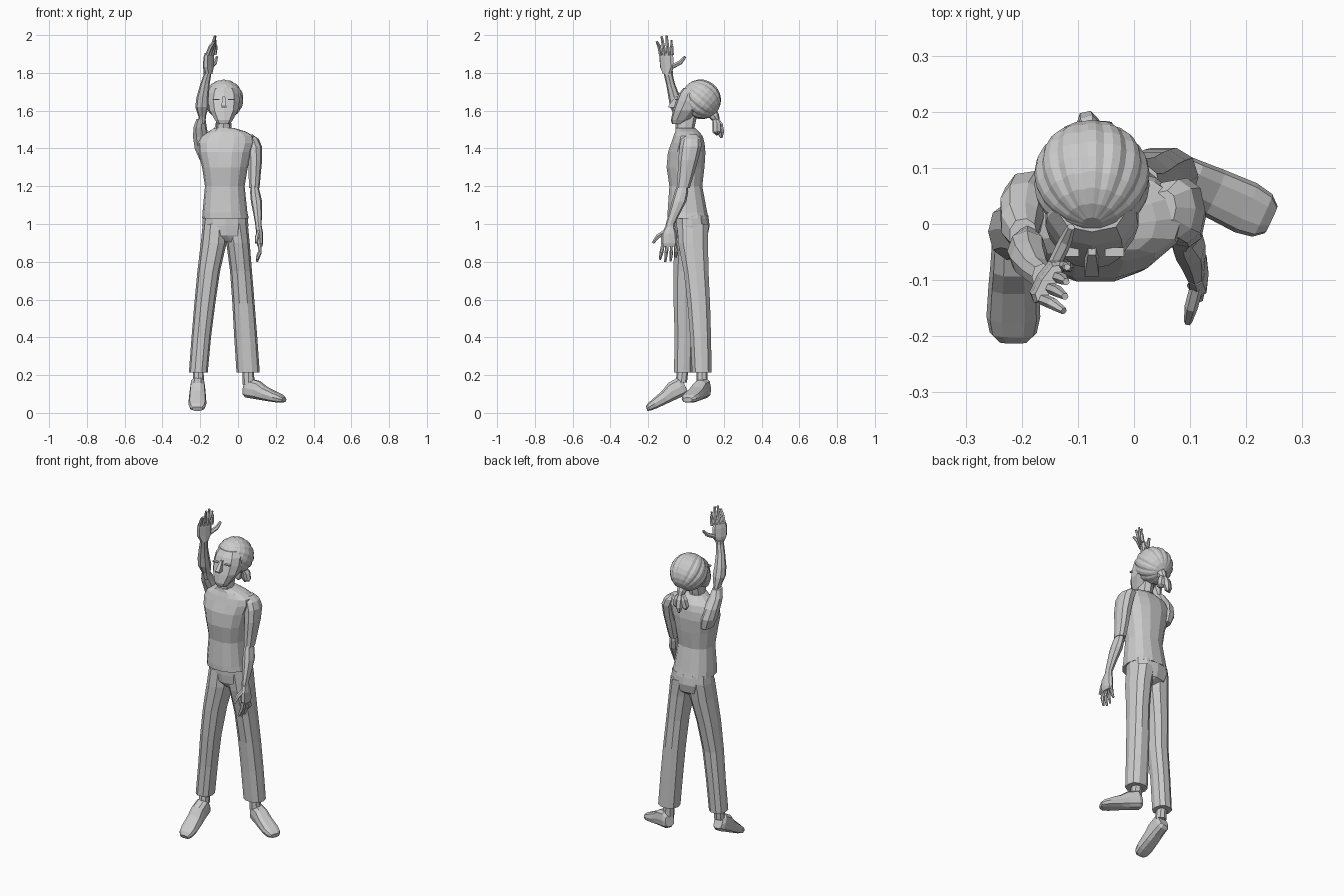
import bpy, bmesh, math
from mathutils import Vector, Matrix

def finish(name, bm):
    bmesh.ops.recalc_face_normals(bm, faces=bm.faces)
    me = bpy.data.meshes.new(name)
    bm.to_mesh(me)
    bm.free()
    ob = bpy.data.objects.new(name, me)
    bpy.context.collection.objects.link(ob)
    return ob

def skin(bm, rings):
    n = len(rings[0])
    vs = [[bm.verts.new(p) for p in r] for r in rings]
    for a, b in zip(vs, vs[1:]):
        for i in range(n):
            bm.faces.new((a[i], a[(i + 1) % n], b[(i + 1) % n], b[i]))
    bm.faces.new(vs[0])
    bm.faces.new(vs[-1])

def loft_into(bm, rings, n=10, p=2.3, mat=Matrix(), flat=False):
    """rings: (height, x0, x1, y0, y1)"""
    off = math.pi / n if flat else 0
    k = 1 / math.cos(off)
    out = []
    for z, x0, x1, y0, y1 in rings:
        ring = []
        for i in range(n):
            a = math.tau * i / n + off
            c, s = k * math.cos(a), k * math.sin(a)
            c = math.copysign(min(1, abs(c) ** (2 / p)), c)
            s = math.copysign(min(1, abs(s) ** (2 / p)), s)
            ring.append(mat @ Vector(((x0 + x1) / 2 + c * (x1 - x0) / 2,
                                      (y0 + y1) / 2 + s * (y1 - y0) / 2, z)))
        out.append(ring)
    skin(bm, out)

def loft(name, rings, **kw):
    bm = bmesh.new()
    loft_into(bm, rings, **kw)
    return finish(name, bm)

def tube_into(bm, pts, n=6):
    """pts: (x, y, z, radius)"""
    ps = [Vector(q[:3]) for q in pts]
    out = []
    for i, q in enumerate(pts):
        d = (ps[min(i + 1, len(ps) - 1)] - ps[max(i - 1, 0)]).normalized()
        rot = d.to_track_quat('Z', 'Y')
        out.append([ps[i] + rot @ Vector((q[3] * math.cos(math.tau * j / n),
                                          q[3] * math.sin(math.tau * j / n), 0)) for j in range(n)])
    skin(bm, out)

def hand(name, palm, mat, fingers):
    bm = bmesh.new()
    loft_into(bm, palm, n=8, p=2.6, mat=mat)
    for base, mid, tip, r in fingers:
        tube_into(bm, [(*base, r), (*mid, r), (*tip, r * 0.6)])
    return finish(name, bm)

def box(bm, centre, size):
    bmesh.ops.create_cube(bm, size=1, matrix=Matrix.Translation(centre) @ Matrix.Diagonal((*size, 1)))

# Shirt
loft("shirt", [(1.03, -.19, .057, -.10, .122), (1.06, -.188, .05, -.10, .115),
               (1.2, -.175, .035, -.09, .088), (1.3, -.19, .052, -.105, .10),
               (1.38, -.212, .072, -.098, .105), (1.43, -.217, .09, -.08, .10),
               (1.465, -.20, .085, -.068, .09), (1.49, -.155, .04, -.058, .07),
               (1.508, -.125, -.02, -.055, .05)], n=14)

# Trousers: hips and two legs
loft("trouser_hips", [(1.045, -.185, .052, -.06, .118), (.99, -.19, .055, -.06, .125),
                      (.94, -.17, .045, -.055, .115), (.905, -.08, .01, -.03, .07)], n=12)
loft("trouser_leg_right", [(1.0, -.187, -.055, -.055, .112), (.9, -.197, -.06, -.065, .10),
                           (.75, -.215, -.095, -.07, .075), (.58, -.231, -.12, -.068, .05),
                           (.4, -.246, -.143, -.062, .045), (.215, -.26, -.16, -.066, .04)], n=10)
loft("trouser_leg_left", [(1.0, -.085, .052, -.05, .122), (.9, -.062, .062, -.045, .12),
                          (.75, -.042, .074, -.015, .122), (.58, -.03, .088, .005, .13),
                          (.4, -.02, .102, .02, .135), (.215, -.008, .115, .03, .138)], n=10)

# Ankles and shoes
loft("ankle_right", [(.16, -.24, -.18, -.055, .005), (.25, -.237, -.183, -.045, .015)], n=8)
loft("ankle_left", [(.15, .025, .09, .055, .115), (.25, .025, .08, .055, .115)], n=8)
shoe = [(0, -.028, .028, .012, .075), (.018, -.039, .039, 0, .105), (.075, -.042, .042, 0, .10),
        (.12, -.045, .045, 0, .075), (.185, -.048, .048, 0, .055), (.218, -.042, .042, .002, .045),
        (.236, -.027, .027, .008, .032)]
for side, heel, fwd in (("right", (-.213, .015, .10), (-.01, -.91, -.41)),
                        ("left", (.03, .108, .082), (.9, -.42, -.14))):
    f = Vector(fwd).normalized()
    s = f.cross(Vector((0, 0, 1))).normalized()
    u = s.cross(f)
    m = Matrix.Translation(heel) @ Matrix((s, u, f)).transposed().to_4x4()
    loft("shoe_" + side, shoe, n=10, p=2.8, mat=m)

# Left arm, hanging
loft("sleeve_left", [(1.475, .035, .075, 0, .06), (1.45, .03, .11, -.025, .08),
                     (1.41, .045, .127, -.035, .083), (1.34, .052, .128, -.042, .065),
                     (1.26, .054, .12, -.045, .042), (1.19, .058, .114, -.05, .02)], n=9)
loft("forearm_left", [(1.21, .068, .105, -.045, .01), (1.17, .064, .116, -.06, .012),
                      (1.12, .068, .127, -.075, .002), (1.06, .08, .127, -.09, -.03),
                      (1.0, .091, .125, -.107, -.06), (.97, .093, .127, -.11, -.062)], n=8)
hand("hand_left", [(.985, .094, .126, -.11, -.062), (.95, .095, .133, -.13, -.05),
                   (.9, .1, .133, -.133, -.045), (.88, .103, .128, -.125, -.052)], Matrix(),
     [((.115, -.122 + .022 * i, .89), (.115, -.13 + .026 * i, .85),
       (.10, -.138 + .028 * i, z), .0105) for i, z in enumerate((.812, .80, .803, .825))]
     + [((.112, -.11, .96), (.102, -.148, .935), (.096, -.175, .90), .012)])

# Right arm, raised
loft("sleeve_right", [(1.34, -.205, -.14, .0, .09), (1.4, -.232, -.14, -.005, .095),
                      (1.46, -.24, -.155, -.02, .075), (1.51, -.238, -.165, -.04, .04),
                      (1.555, -.222, -.172, -.052, .01)], n=9)
loft("forearm_right", [(1.53, -.205, -.172, -.05, 0), (1.57, -.21, -.17, -.06, -.005),
                       (1.62, -.226, -.155, -.085, -.012), (1.67, -.22, -.155, -.093, -.03),
                       (1.74, -.2, -.15, -.105, -.058), (1.79, -.182, -.142, -.117, -.07),
                       (1.81, -.182, -.142, -.12, -.07)], n=8)
turn = Matrix.Translation((-.157, -.1, 0)) @ Matrix.Rotation(math.radians(58), 4, 'Z')
hand("hand_right", [(1.795, -.024, .024, -.018, .018), (1.83, -.043, .042, -.018, .018),
                    (1.88, -.046, .042, -.02, .012), (1.905, -.04, .036, -.02, .006)], turn,
     [((-.163 + .013 * i, -.134 + .02 * i, 1.895), (-.145 + .009 * i, -.142 + .022 * i, 1.94),
       (-.125 + .002 * i, -.155 + .026 * i, z), .0105) for i, z in enumerate((1.965, 1.993, 1.997, 1.975))]
     + [((-.145, -.078, 1.83), (-.122, -.03, 1.855), (-.112, -.005, 1.885), .012)])

# Neck and head
loft("neck", [(1.46, -.125, -.03, -.05, .055), (1.51, -.117, -.035, -.055, .045),
              (1.58, -.115, -.037, -.06, .06)], n=8)
loft("head", [(1.53, -.108, -.042, -.074, -.015), (1.55, -.122, -.028, -.08, .02),
              (1.60, -.15, 0, -.07, .07), (1.65, -.158, .008, -.055, .11),
              (1.69, -.155, .005, -.038, .12), (1.72, -.14, -.01, -.014, .12)], n=10, flat=True)

# Nose and eye slits
bm = bmesh.new()
loft_into(bm, [(1.617, -.088, -.062, -.092, -.05), (1.625, -.088, -.062, -.094, -.05),
               (1.675, -.082, -.068, -.055, -.035)], n=4, flat=True)
finish("nose", bm)
bm = bmesh.new()
for sx in (-1, 1):
    box(bm, (-.075 + sx * .04, -.05, 1.66), (.034, .016, .006))
finish("eyes", bm)

# Ribbed swept-back hair: grooves run from the forehead to the knot
bm = bmesh.new()
axis = Vector((0, .76, -.65)).normalized()
side = Vector((1, 0, 0))
up = side.cross(axis)
centre = Vector((-.075, .08, 1.66))
lobes, rings = 14, []
for j in range(11):
    t = math.radians(10 + 160 * j / 10)
    ring = []
    for i in range(lobes * 3):
        a = math.tau * i / (lobes * 3)
        r = .104 * math.sin(t) * (0.95 if i % 3 == 0 else 1.0)
        ring.append(centre - axis * .107 * math.cos(t) + r * (math.cos(a) * side + math.sin(a) * up))
    rings.append(ring)
skin(bm, rings)
finish("hair", bm)

# Tied tail of hair
bm = bmesh.new()
tube_into(bm, [(-.075, .13, 1.60, .03), (-.075, .152, 1.568, .026), (-.075, .165, 1.545, .016)], n=8)
for dx, dy, z in ((-.035, .165, 1.47), (-.008, .188, 1.455), (.025, .17, 1.475)):
    tube_into(bm, [(-.075, .152, 1.565, .012), (-.075 + dx * .7, .16 + (dy - .16) * .5, 1.525, .022),
                   (-.075 + dx, dy - .005, 1.485, .02), (-.075 + dx * 1.1, dy, z, .006)], n=6)
finish("hair_tail", bm)
